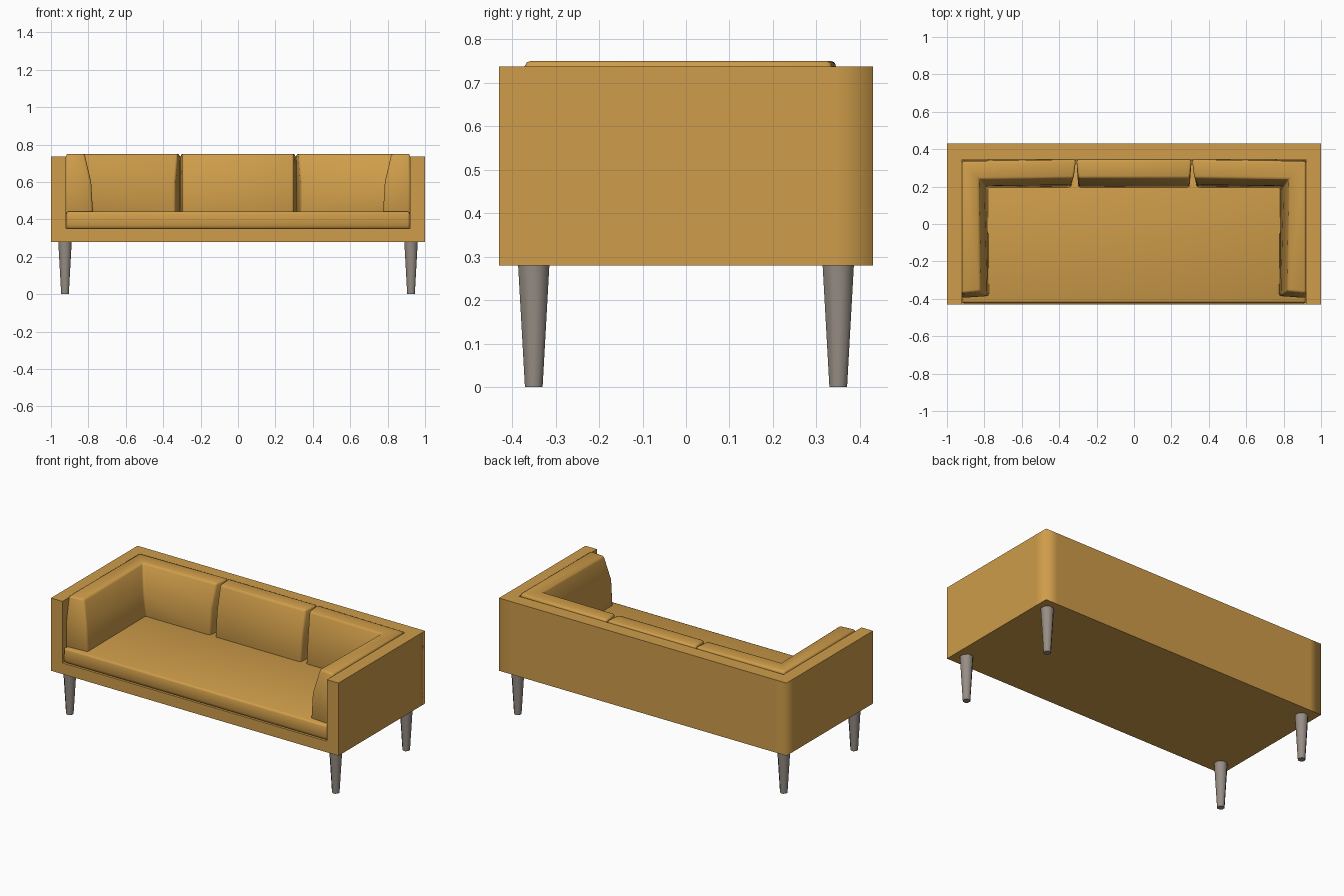
import bpy, bmesh, math

if "Cube" in bpy.data.objects:
    bpy.data.objects.remove(bpy.data.objects["Cube"])

def material(name, rgb):
    m = bpy.data.materials.new(name)
    m.diffuse_color = (*rgb, 1)
    m.use_nodes = True
    m.node_tree.nodes["Principled BSDF"].inputs["Base Color"].default_value = m.diffuse_color
    return m

FABRIC = material("mustard fabric", (0.62, 0.335, 0.068))
LEG = material("grey wood", (0.31, 0.27, 0.235))

def finish(bm, name, mat, angle=50):
    bmesh.ops.recalc_face_normals(bm, faces=bm.faces[:])
    me = bpy.data.meshes.new(name)
    bm.to_mesh(me)
    bm.free()
    me.materials.append(mat)
    me.shade_smooth()
    me.set_sharp_from_angle(angle=math.radians(angle))
    ob = bpy.data.objects.new(name, me)
    bpy.context.collection.objects.link(ob)
    return ob

def loft(name, rings, mat, bevel=0.0, flip=1):
    """Stack of (z, outline) rings, capped at both ends and softened."""
    bm = bmesh.new()
    loops = [[bm.verts.new((x * flip, y, z)) for x, y in pts] for z, pts in rings]
    n = len(loops[0])
    for a, b in zip(loops, loops[1:]):
        for i in range(n):
            j = (i + 1) % n
            bm.faces.new((a[i], a[j], b[j], b[i]))
    bm.faces.new(loops[0])
    bm.faces.new(loops[-1])
    bmesh.ops.recalc_face_normals(bm, faces=bm.faces[:])
    if bevel:
        edges = [e for e in bm.edges if e.calc_face_angle(0) > math.radians(30)]
        bmesh.ops.bevel(bm, geom=edges, offset=bevel, segments=2, profile=0.5, affect='EDGES')
    return finish(bm, name, mat)

# Frame: grid slab, with the arm and back cells raised
XS, YS = [-1, -0.92, 0.92, 1], [-0.43, 0.345, 0.43]
bm = bmesh.new()
grid = [[bm.verts.new((x, y, 0.28)) for y in YS] for x in XS]
cells = {(i, j): bm.faces.new((grid[i][j], grid[i + 1][j], grid[i + 1][j + 1], grid[i][j + 1]))
         for i in range(3) for j in range(2)}

def raise_faces(faces, dz, keep):
    r = bmesh.ops.extrude_face_region(bm, geom=faces, use_keep_orig=keep)
    bmesh.ops.translate(bm, vec=(0, 0, dz), verts=[g for g in r["geom"] if isinstance(g, bmesh.types.BMVert)])
    return [g for g in r["geom"] if isinstance(g, bmesh.types.BMFace)]

top = raise_faces(list(cells.values()), 0.07, True)
walls = [f for f in top if not (abs(f.calc_center_median().x) < 0.1 and f.calc_center_median().y < 0.2)]
raise_faces(walls, 0.387, False)
inner = [f for f in walls if f.is_valid]
if inner:
    bmesh.ops.delete(bm, geom=inner, context='FACES_ONLY')
frame = finish(bm, "frame", FABRIC)
# Back corners are shaded round
sharp = frame.data.attributes.get("sharp_edge")
if sharp:
    for e in frame.data.edges:
        a, b = (frame.data.vertices[v].co for v in e.vertices)
        if all(abs(p.x) > 0.99 and p.y > 0.42 for p in (a, b)):
            sharp.data[e.index].value = False

# Seat cushion
def rect(x, y0, y1):
    return [(-x, y0), (x, y0), (x, y1), (-x, y1)]

loft("seat_cushion", [(0.345, rect(0.918, -0.415, 0.343)), (0.37, rect(0.918, -0.425, 0.343)),
                      (0.442, rect(0.918, -0.422, 0.343))], FABRIC, 0.012)

# Corner cushions wrap arm and back
low = [(-0.922, -0.395), (-0.922, 0.343), (-0.31, 0.345), (-0.335, 0.195), (-0.78, 0.195), (-0.775, -0.385)]
mid = [(-0.922, -0.395), (-0.922, 0.343), (-0.31, 0.345), (-0.335, 0.21), (-0.80, 0.205), (-0.785, -0.385)]
high = [(-0.92, -0.37), (-0.92, 0.335), (-0.31, 0.345), (-0.322, 0.245), (-0.83, 0.24), (-0.82, -0.36)]
for side, flip in (("left", 1), ("right", -1)):
    loft(side + "_corner_cushion", [(0.425, low), (0.60, mid), (0.75, high)], FABRIC, 0.012, flip)

# Middle back cushion
def trap(front_y):
    return [(-0.298, front_y), (0.298, front_y), (0.308, 0.345), (-0.308, 0.345)]

loft("middle_back_cushion", [(0.425, trap(0.195)), (0.60, trap(0.21)), (0.75, trap(0.245))], FABRIC, 0.012)

# Tapered legs
def ring(cx, cy, r, n=8):
    return [(cx + r * math.cos(math.tau * (k + 0.5) / n), cy + r * math.sin(math.tau * (k + 0.5) / n))
            for k in range(n)]

for sx, a in ((-1, "left"), (1, "right")):
    for sy, b in ((-1, "front"), (1, "back")):
        x, y = sx * 0.925, sy * 0.35
        loft(f"{b}_{a}_leg", [(0, ring(x, y, 0.022)), (0.282, ring(x, y, 0.039))], LEG)
